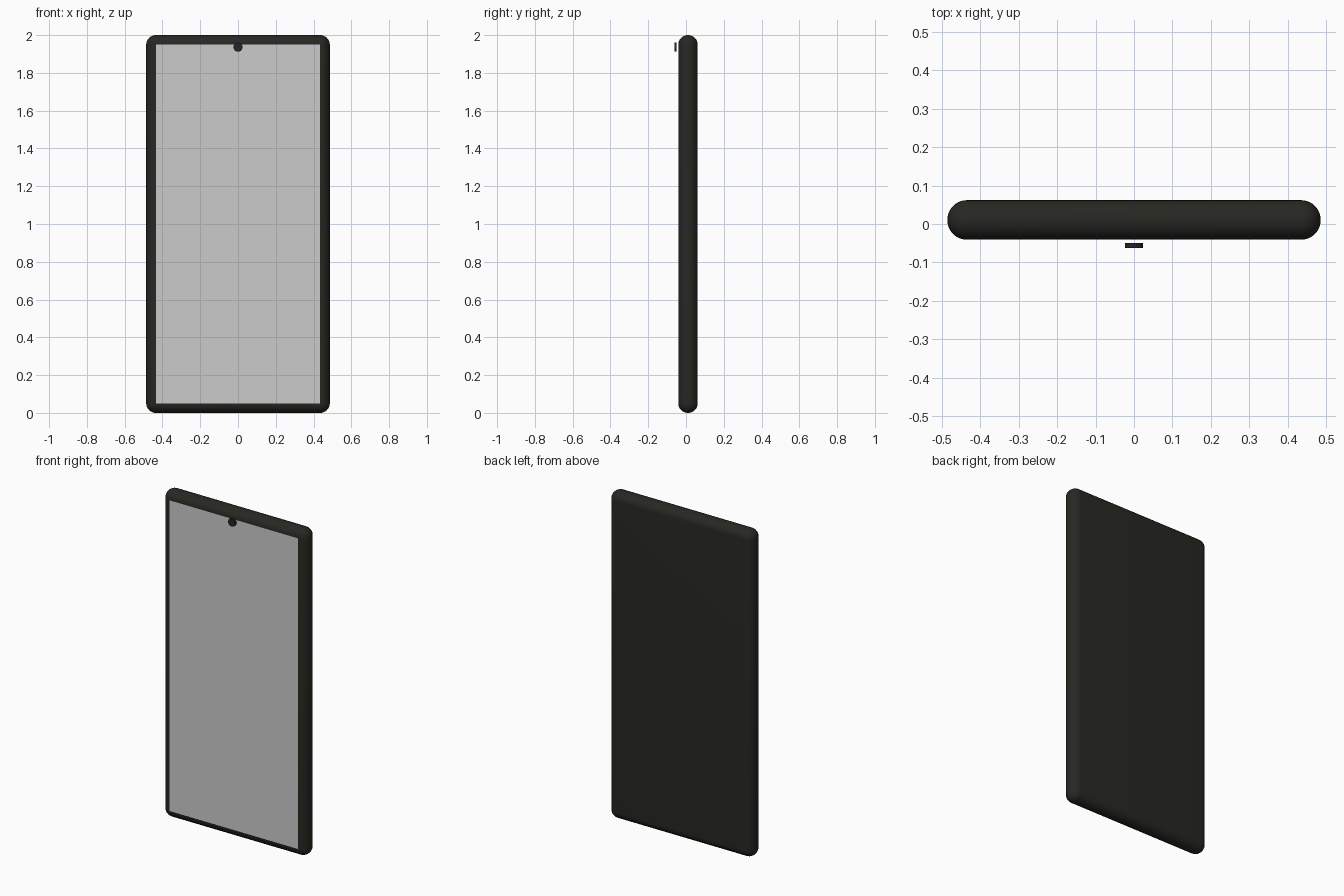
import bpy
from math import radians

if "Cube" in bpy.data.objects:
    bpy.data.objects.remove(bpy.data.objects["Cube"])

W, H = 0.972, 2.0            # body width and height
FRONT, BACK = -0.041, 0.062  # body faces along y
R = 0.051                    # edge rounding


def paint(obj, name, rgb):
    mat = bpy.data.materials.new(name)
    mat.diffuse_color = (*rgb, 1)
    mat.use_nodes = True
    mat.node_tree.nodes["Principled BSDF"].inputs["Base Color"].default_value = mat.diffuse_color
    obj.data.materials.append(mat)


# Body: slab with fully rounded edges
bpy.ops.mesh.primitive_cube_add(size=1, location=(0, (FRONT + BACK) / 2, H / 2))
body = bpy.context.object
body.name = "body"
body.scale = (W, BACK - FRONT, H)
bpy.ops.object.transform_apply(location=False, rotation=False, scale=True)
bevel = body.modifiers.new("round_edges", 'BEVEL')
bevel.width = R
bevel.segments = 10
bpy.ops.object.modifier_apply(modifier=bevel.name)
bpy.ops.object.shade_smooth_by_angle(angle=radians(30))
paint(body, "dark_casing", (0.02, 0.02, 0.016))

# Screen: grey panel covering the flat front
bpy.ops.mesh.primitive_plane_add(size=1, location=(0, FRONT - 0.001, H / 2),
                                 rotation=(radians(90), 0, 0))
screen = bpy.context.object
screen.name = "screen"
screen.scale = (W - 2 * R, H - 2 * R, 1)
bpy.ops.object.transform_apply(location=False, rotation=True, scale=True)

# Front camera: small disc floating just ahead of the screen
bpy.ops.mesh.primitive_cylinder_add(vertices=32, radius=0.024, depth=0.013,
                                    location=(0, -0.0555, 1.936),
                                    rotation=(radians(90), 0, 0))
camera = bpy.context.object
camera.name = "front_camera_dot"
bpy.ops.object.shade_smooth_by_angle(angle=radians(30))
paint(camera, "camera_black", (0.018, 0.018, 0.02))
